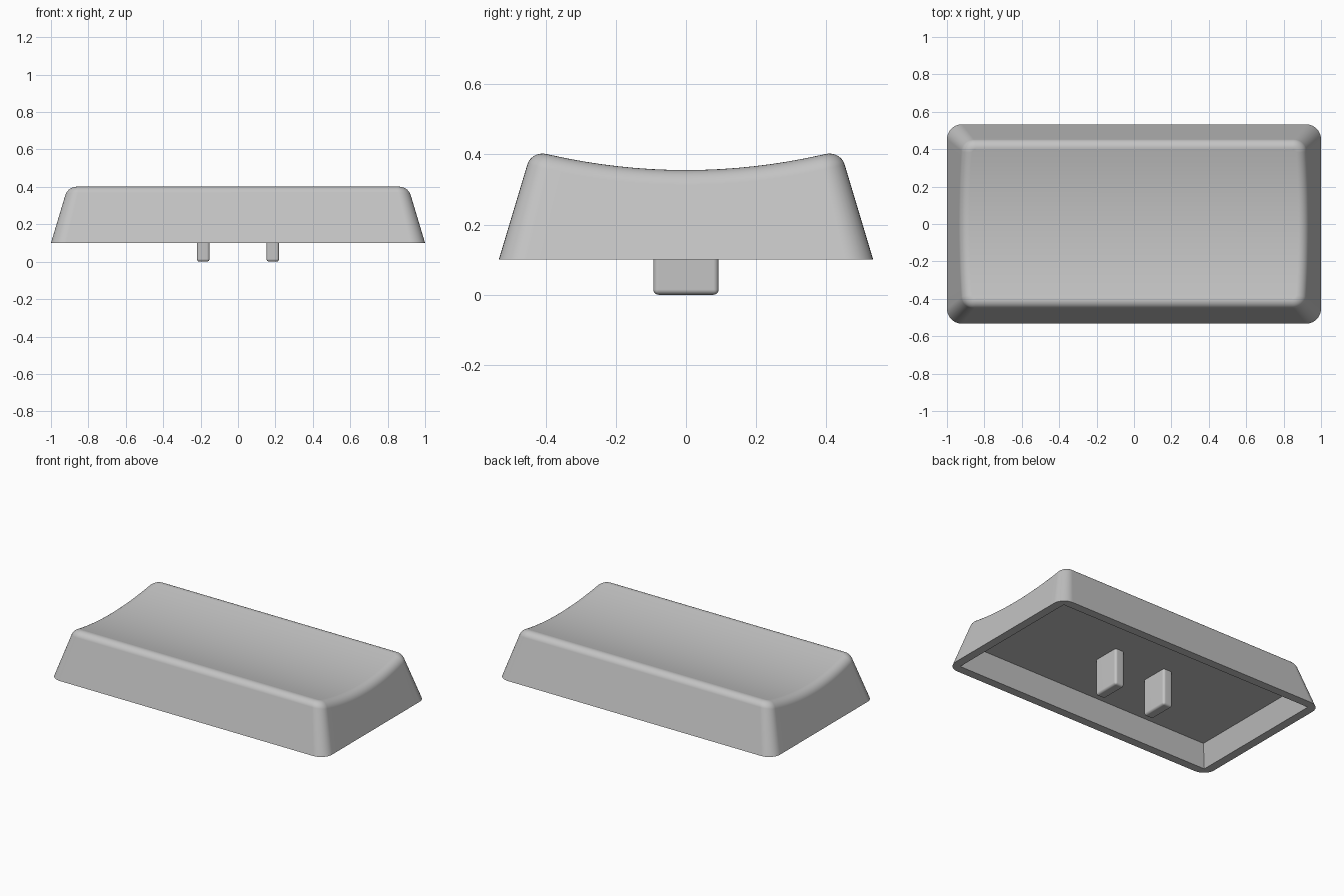
import bpy, bmesh, math
from mathutils import Vector

if "Cube" in bpy.data.objects:
    bpy.data.objects.remove(bpy.data.objects["Cube"])

BASE_Z, CEIL_Z, SLOPE, WALL = 0.10, 0.24, 0.30, 0.056
HX, HY = 1.0, 0.533
FILLET, ARC, SIDE, ROUND = 0.043, 8, 16, 7

grey = bpy.data.materials.new("light grey plastic")
grey.diffuse_color = (0.55, 0.55, 0.55, 1)
grey.use_nodes = True
grey.node_tree.nodes["Principled BSDF"].inputs["Base Color"].default_value = grey.diffuse_color


def scoop(y):
    """Height of the dished top surface."""
    return 0.355 + 0.29 * y * y


# Right half of the rounded outline: (corner sign, angle) or straight fraction
params = [(-1, -math.pi / 2 + math.pi / 2 * i / ARC) for i in range(ARC + 1)]
params += [(-1 + 2 * i / SIDE, 0.0) for i in range(1, SIDE)]
params += [(1, math.pi / 2 * i / ARC) for i in range(ARC + 1)]


def outline(p, z):
    """Point and outward direction on the tapered outline at height z."""
    s, a = p
    h = z - BASE_Z
    r = 0.08 - 0.06 * h
    n = Vector((math.cos(a), math.sin(a), 0))
    c = Vector((HX - SLOPE * h - r, s * (HY - SLOPE * h - r), z))
    return c + n * r, n


def section(p):
    """Points from the bottom edge, up the side and over the rounded rim."""
    z = 0.4
    for _ in range(12):
        edge, n = outline(p, z)
        z = scoop(edge.y)
    edge, n = outline(p, z)
    foot = outline(p, BASE_Z)[0]
    a = edge + (foot - edge).normalized() * FILLET
    b = edge - n * FILLET
    b.z = scoop(b.y)
    w = math.sin((a - edge).angle(b - edge) / 2)
    pts = [foot]
    for i in range(ROUND + 1):
        t = i / ROUND
        k0, k1, k2 = (1 - t) ** 2, 2 * w * t * (1 - t), t * t
        pts.append((a * k0 + edge * k1 + b * k2) / (k0 + k1 + k2))
    return pts


# Keycap shell: sides, rounded rim and dished top
bm = bmesh.new()
sections = [section(p) for p in params]
right = [[bm.verts.new(v) for v in s] for s in sections]
left = [[bm.verts.new((-v.x, v.y, v.z)) for v in s] for s in sections]
loop = right + left[::-1]
for i, col in enumerate(loop):
    nxt = loop[(i + 1) % len(loop)]
    for j in range(len(col) - 1):
        bm.faces.new((col[j], nxt[j], nxt[j + 1], col[j + 1]))
for i in range(len(right) - 1):
    bm.faces.new((right[i][-1], right[i + 1][-1], left[i + 1][-1], left[i][-1]))


# Hollow underside with a flat ceiling
def rectangle(inset, z):
    return [bm.verts.new((sx * (HX - inset), sy * (HY - inset), z))
            for sx, sy in ((1, -1), (1, 1), (-1, 1), (-1, -1))]


rim = rectangle(WALL, BASE_Z)
ceiling = rectangle(WALL + SLOPE * (CEIL_Z - BASE_Z), CEIL_Z)
for i in range(4):
    k = (i + 1) % 4
    bm.faces.new((rim[i], rim[k], ceiling[k], ceiling[i]))
bm.faces.new(ceiling)
bmesh.ops.triangle_fill(bm, use_beauty=True,
                        edges=[e for e in bm.edges if e.is_boundary])
bmesh.ops.recalc_face_normals(bm, faces=bm.faces)


def finish(name, bm):
    mesh = bpy.data.meshes.new(name)
    bm.to_mesh(mesh)
    bm.free()
    mesh.materials.append(grey)
    ob = bpy.data.objects.new(name, mesh)
    bpy.context.collection.objects.link(ob)
    bpy.ops.object.select_all(action='DESELECT')
    ob.select_set(True)
    bpy.context.view_layer.objects.active = ob
    bpy.ops.object.shade_smooth_by_angle(angle=math.radians(32))
    mod = ob.modifiers.new("even shading", 'WEIGHTED_NORMAL')
    mod.keep_sharp = True
    return ob


finish("keycap_shell", bm)

# Two mounting prongs with rounded edges
for side, name in ((-1, "left_prong"), (1, "right_prong")):
    bm = bmesh.new()
    bmesh.ops.create_cube(bm, size=1)
    for v in bm.verts:
        v.co = Vector((v.co.x * 0.068 + side * 0.186, v.co.y * 0.186,
                       (v.co.z + 0.5) * CEIL_Z))
    edges = [e for e in bm.edges if min(v.co.z for v in e.verts) < 0.01]
    bmesh.ops.bevel(bm, geom=edges, offset=0.015, segments=4, profile=0.5,
                    affect='EDGES')
    finish(name, bm)
